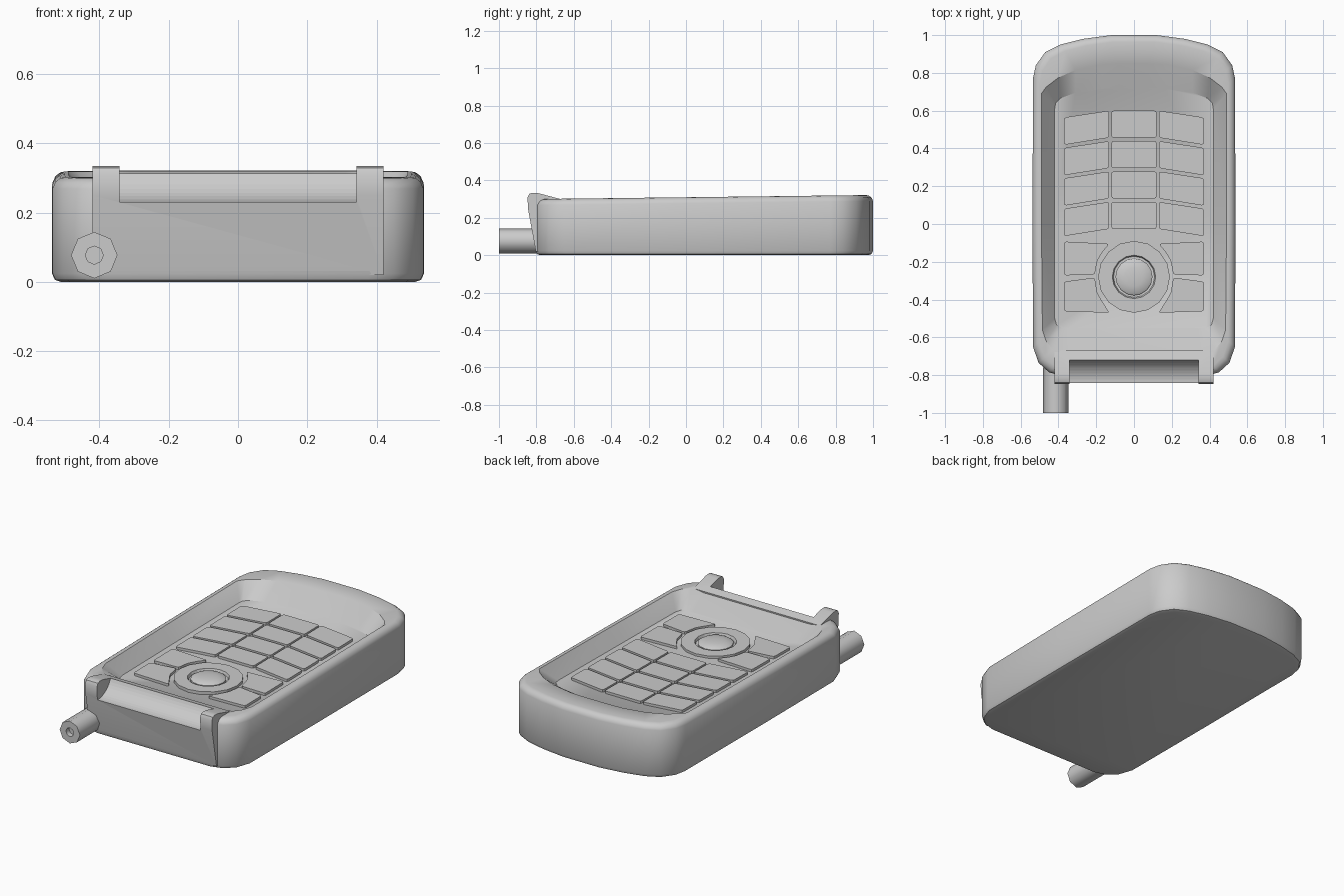
import bpy, bmesh, math
from mathutils import Matrix, Vector

if "Cube" in bpy.data.objects:
    bpy.data.objects.remove(bpy.data.objects["Cube"])


def finish(bm, name, angle=None):
    bmesh.ops.recalc_face_normals(bm, faces=bm.faces)
    me = bpy.data.meshes.new(name)
    bm.to_mesh(me)
    bm.free()
    ob = bpy.data.objects.new(name, me)
    bpy.context.collection.objects.link(ob)
    if angle:
        bpy.ops.object.select_all(action='DESELECT')
        bpy.context.view_layer.objects.active = ob
        ob.select_set(True)
        bpy.ops.object.shade_smooth_by_angle(angle=math.radians(angle))
    return ob


def loft(rings, name, angle=None):
    """Closed skin through rings of equal point count, capped at both ends."""
    bm = bmesh.new()
    vs = [[bm.verts.new(p) for p in r] for r in rings]
    n = len(vs[0])
    for a, b in zip(vs, vs[1:]):
        for i in range(n):
            bm.faces.new((a[i], a[(i + 1) % n], b[(i + 1) % n], b[i]))
    bm.faces.new(vs[0])
    bm.faces.new(vs[-1])
    return finish(bm, name, angle)


def lathe(profile, n, matrix, name, angle=None):
    rings = [[matrix @ Vector((r * math.cos(math.tau * i / n), r * math.sin(math.tau * i / n), h))
              for i in range(n)] for r, h in profile]
    return loft(rings, name, angle)


def top_z(y):
    return 0.31 + 0.012 * y


def floor_z(y):
    return top_z(y) - 0.08


def mirrored(half):
    return half + [(-x, y) for x, y in reversed(half)]


# Body shell: outer wall, rounded rim and sunken keypad tray
outline = mirrored([(.38, -.805), (.45, -.785), (.505, -.735), (.535, -.65), (.537, 0), (.535, .77),
                    (.52, .84), (.47, .91), (.39, .95), (.27, .98), (.12, 1.0)])
tray_rim = mirrored([(.35, -.69), (.43, -.665), (.465, -.62), (.485, -.56), (.49, 0), (.49, .69),
                     (.465, .725), (.40, .775), (.31, .815), (.17, .845), (.08, .848)])
tray_floor = mirrored([(.34, -.55), (.38, -.55), (.41, -.535), (.42, -.50), (.42, 0), (.42, .61),
                       (.415, .64), (.39, .665), (.31, .695), (.17, .715), (.08, .725)])


def wall(d, z):
    pts = [(x * (1 - d / .537), .1 + (y - .1) * (1 - d / .9)) for x, y in outline]
    return [(x, y, z(y)) for x, y in pts]


body = loft([wall(.025, lambda y: 0), wall(.008, lambda y: .006), wall(0, lambda y: .024),
             wall(0, lambda y: top_z(y) - .032), wall(.008, lambda y: top_z(y) - .014),
             wall(.022, lambda y: top_z(y) - .003), wall(.036, top_z),
             [(x, y, top_z(y)) for x, y in tray_rim],
             [(x, y, floor_z(y)) for x, y in tray_floor]], "body", 35)

# Hinge block across the front, with two lugs left by the groove
side = [(-.70, .02), (-.803, .02), (-.845, .25), (-.847, .31), (-.838, .328), (-.82, .334),
        (-.79, .332), (-.67, .30)]
hinge = loft([[(x, y, z) for y, z in side] for x in (-.42, .42)], "hinge_block", 30)

# Groove cutter for the hinge barrel
cutter = lathe([(.13, -.342), (.13, .342)], 48,
               Matrix.Translation((0, -.84, .36)) @ Matrix.Rotation(math.pi / 2, 4, 'Y'), "groove_cutter")
cutter.hide_render = True
cutter.hide_viewport = True
for ob in (body, hinge):
    mod = ob.modifiers.new("groove", 'BOOLEAN')
    mod.operation = 'DIFFERENCE'
    mod.solver = 'EXACT'
    mod.object = cutter

# Antenna stub with a small hole in its tip
lathe([(.067, -.76), (.067, -1.0), (.026, -1.0), (.026, -.97)], 8,
      Matrix.Translation((-.415, 0, .077)) @ Matrix.Rotation(-math.pi / 2, 4, 'X'), "antenna", 50)


# Keys: flat plates with clipped corners
def key(pts, name):
    bm = bmesh.new()
    bm.faces.new([bm.verts.new((x, y, 0)) for x, y in pts])
    bmesh.ops.bevel(bm, geom=bm.verts[:], offset=.012, segments=2, profile=.5, affect='VERTICES')
    up = bmesh.ops.extrude_face_region(bm, geom=bm.faces[:])["geom"]
    top = [v for v in up if isinstance(v, bmesh.types.BMVert)]
    for v in bm.verts:
        v.co.z = floor_z(v.co.y) + (.015 if v in top else -.005)
    finish(bm, name)


for row in range(4):
    t, b = .60 - .161 * row, .457 - .161 * row
    key([(-.12, b), (.12, b), (.12, t), (-.12, t)], f"key_middle_{row}")
    for s in (-1, 1):
        key([(s * .132, b), (s * .37, b - .038), (s * .37, t - .036), (s * .132, t)], f"key_side_{row}_{s}")

# Function keys curved around the navigation ring
for s in (-1, 1):
    key([(s * x, y) for x, y in [(.13, -.105), (.37, -.093), (.37, -.272), (.208, -.268),
                                 (.195, -.195), (.165, -.145)]], f"function_key_upper_{s}")
    key([(s * x, y) for x, y in [(.13, -.47), (.37, -.462), (.37, -.305), (.208, -.284),
                                 (.195, -.365), (.165, -.415)]], f"function_key_lower_{s}")

# Navigation ring and domed centre button
hub = Matrix.Translation((0, -.28, floor_z(-.28)))
lathe([(.19, -.01), (.19, .016), (.115, .016), (.105, -.01)], 16, hub, "navigation_ring")
lathe([(.098, -.01), (.098, .01), (.085, .018), (.05, .025), (.015, .027)], 16, hub, "centre_button", 40)
